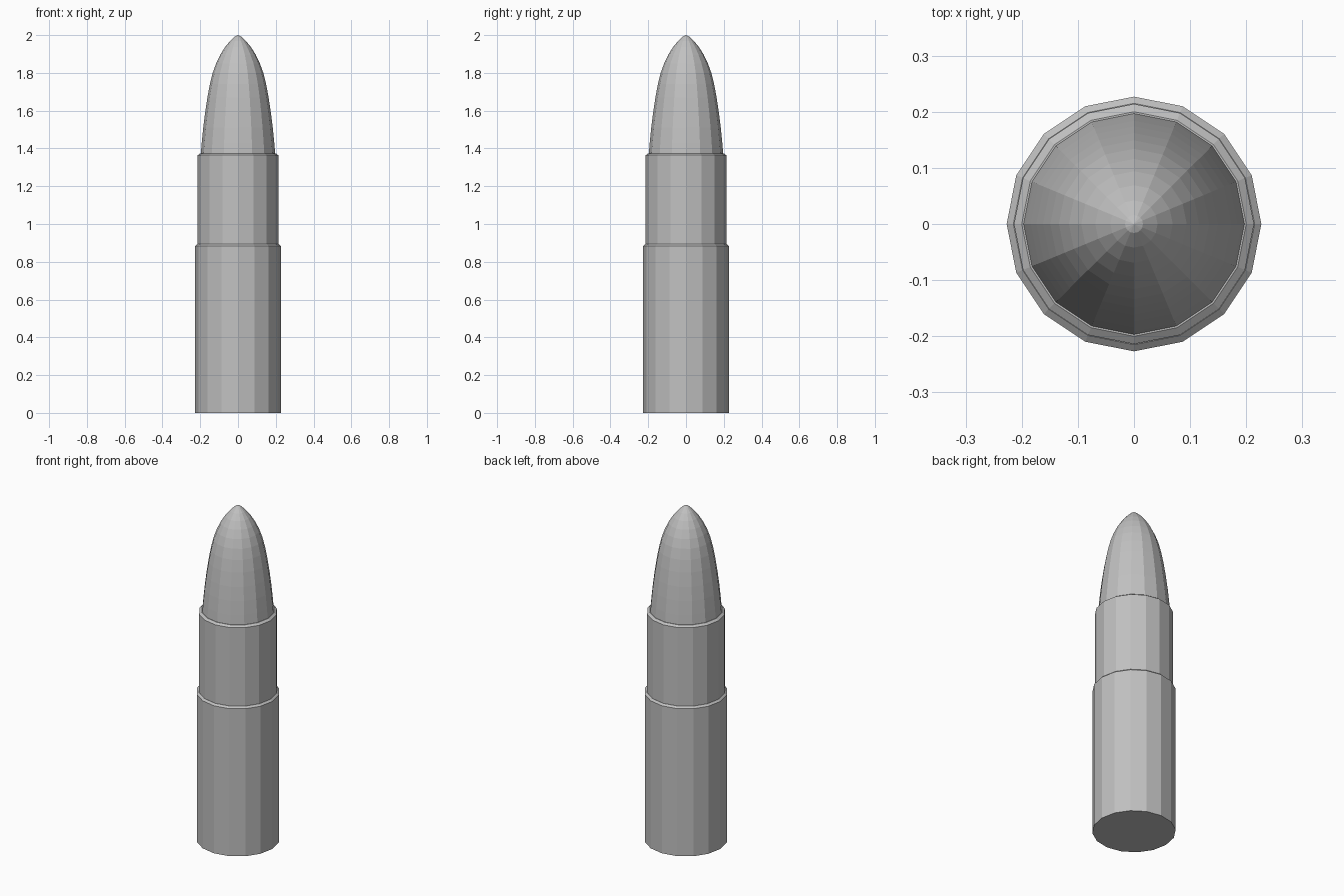
import bpy, bmesh
from math import cos, sin, tau

SIDES = 16

cube = bpy.data.objects.get("Cube")
if cube:
    bpy.data.objects.remove(cube, do_unlink=True)

grey = bpy.data.materials.new("plain grey")
grey.use_nodes = True
grey.diffuse_color = (0.53, 0.53, 0.53, 1)
grey.node_tree.nodes["Principled BSDF"].inputs["Base Color"].default_value = grey.diffuse_color


def lathe(name, profile):
    """Turn a (radius, z) profile around the z axis with flat facets."""
    bm = bmesh.new()
    rings = []
    for r, z in profile:
        count = SIDES if r else 1
        rings.append([bm.verts.new((r * cos(tau * i / SIDES), r * sin(tau * i / SIDES), z))
                      for i in range(count)])
    for low, high in zip(rings, rings[1:]):
        for i in range(SIDES):
            j = (i + 1) % SIDES
            if len(high) == 1:
                bm.faces.new((low[i], low[j], high[0]))
            else:
                bm.faces.new((low[i], low[j], high[j], high[i]))
    # Close flat ends
    bm.faces.new(rings[0][::-1])
    if len(rings[-1]) > 1:
        bm.faces.new(rings[-1])
    mesh = bpy.data.meshes.new(name)
    bm.to_mesh(mesh)
    bm.free()
    mesh.materials.append(grey)
    obj = bpy.data.objects.new(name, mesh)
    bpy.context.collection.objects.link(obj)
    return obj


# Wide lower body with a chamfered rim
lathe("lower_casing", [(0.227, 0), (0.227, 0.884), (0.215, 0.894)])

# Narrower neck with a chamfered rim
lathe("upper_casing", [(0.214, 0.88), (0.214, 1.364), (0.2, 1.374)])

# Rounded nose rising to a point
lathe("nose", [(0.198, 1.36), (0.192, 1.43), (0.184, 1.51), (0.174, 1.59),
               (0.162, 1.67), (0.149, 1.74), (0.134, 1.8), (0.116, 1.85),
               (0.094, 1.896), (0.069, 1.936), (0.042, 1.969), (0.016, 1.993), (0, 2)])
